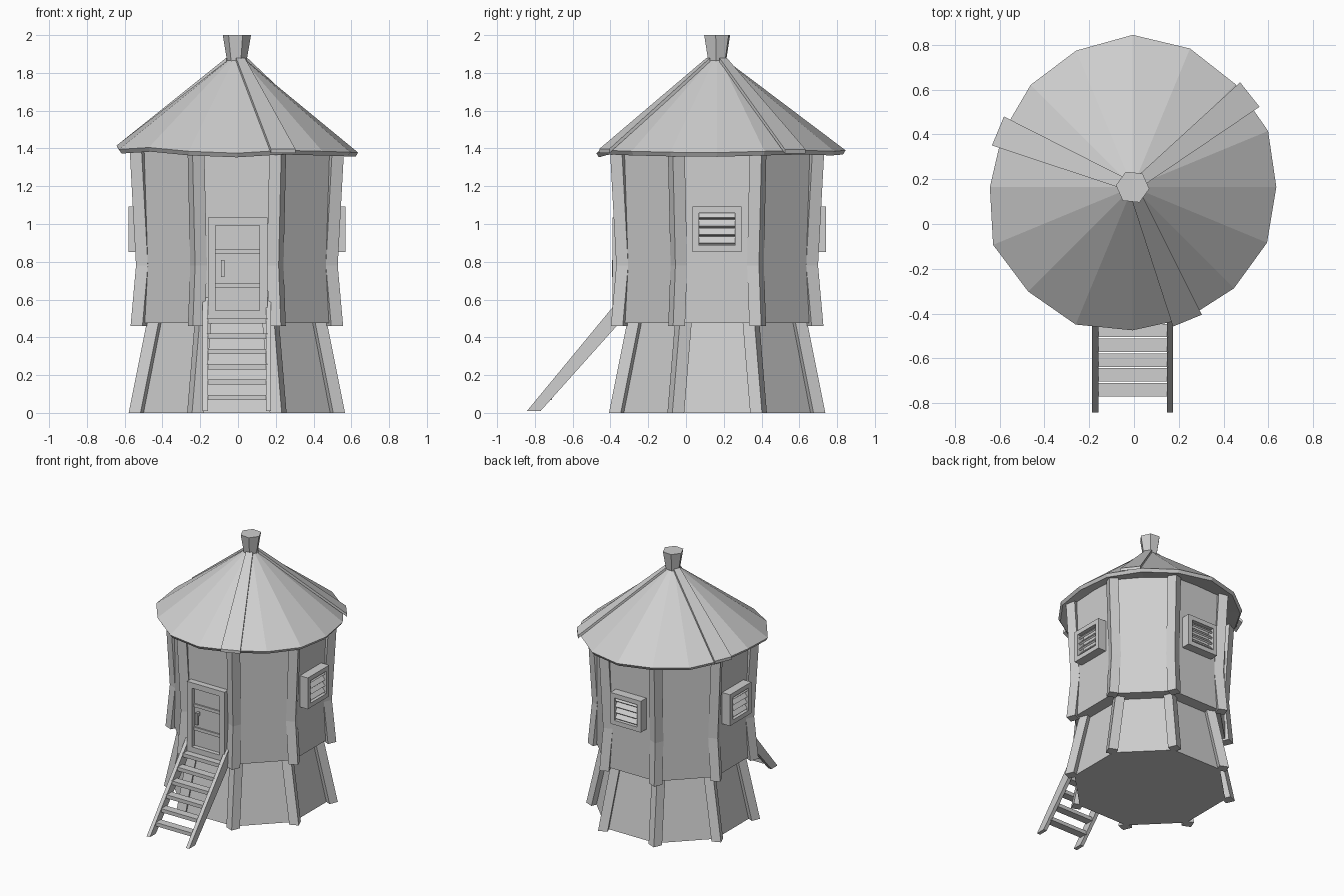
import bpy, bmesh, math
from mathutils import Matrix, Vector

old = bpy.data.objects.get("Cube")
if old:
    bpy.data.objects.remove(old, do_unlink=True)

CX, CY = -0.006, 0.165
EIGHTH = math.pi / 4

grey = bpy.data.materials.new("weathered_grey")
grey.use_nodes = True
grey.diffuse_color = (0.62, 0.62, 0.62, 1)
grey.node_tree.nodes["Principled BSDF"].inputs["Base Color"].default_value = (0.62, 0.62, 0.62, 1)


def finish(name, bm):
    bmesh.ops.recalc_face_normals(bm, faces=bm.faces[:])
    mesh = bpy.data.meshes.new(name)
    bm.to_mesh(mesh)
    bm.free()
    mesh.materials.append(grey)
    obj = bpy.data.objects.new(name, mesh)
    bpy.context.collection.objects.link(obj)
    return obj


def polar(r, a, z):
    return Vector((CX + r * math.cos(a), CY + r * math.sin(a), z))


def loft(name, rings):
    """Closed solid through a list of point rings."""
    bm = bmesh.new()
    loops = [[bm.verts.new(p) for p in ring] for ring in rings]
    n = len(loops[0])
    for low, high in zip(loops, loops[1:]):
        for i in range(n):
            j = (i + 1) % n
            bm.faces.new((low[i], low[j], high[j], high[i]))
    bm.faces.new(loops[0])
    bm.faces.new(loops[-1])
    return finish(name, bm)


def box(name, x, y, z, turn=0.0, tilt=0.0):
    """Box from (min, max) pairs, tilted about its own x axis, then turned round the tower."""
    mid = Vector([(p[0] + p[1]) / 2 for p in (x, y, z)])
    size = [p[1] - p[0] for p in (x, y, z)]
    axis = Vector((CX, CY, 0))
    m = (Matrix.Translation(axis) @ Matrix.Rotation(turn, 4, 'Z') @ Matrix.Translation(mid - axis)
         @ Matrix.Rotation(tilt, 4, 'X') @ Matrix.Diagonal((*size, 1)))
    bm = bmesh.new()
    bmesh.ops.create_cube(bm, size=1, matrix=m)
    return finish(name, bm)


def frame(name, x, y, z, t, turn=0.0):
    """Four bars round an opening."""
    box(name + "_left_bar", (x[1] - t, x[1]), y, z, turn)
    box(name + "_right_bar", (x[0], x[0] + t), y, z, turn)
    inner = (x[0] + t, x[1] - t)
    box(name + "_top_bar", inner, y, (z[1] - t, z[1]), turn)
    box(name + "_bottom_bar", inner, y, (z[0], z[0] + t), turn)


# Octagonal walls: flared base and straight body, as (corner radius, height)
corners = [(k + 0.5) * EIGHTH for k in range(8)]
for name, section in (("base_wall", [(0.55, 0.0), (0.45, 0.49)]),
                      ("body_wall", [(0.55, 0.475), (0.55, 1.41)])):
    loft(name, [[polar(r, a, z) for a in corners] for r, z in section])

# Square posts set edge-outward on every corner, as (outer radius, height)
HALF_DIAG = 0.048
for name, section in (("base_post", [(0.62, 0.0), (0.514, 0.49)]),
                      ("body_post", [(0.609, 0.46), (0.578, 0.78), (0.614, 1.39)])):
    for k, a in enumerate(corners):
        rings = []
        for r, z in section:
            c = polar(r - HALF_DIAG, a, z)
            rings.append([c + HALF_DIAG * Vector((math.cos(a + q * math.pi / 2),
                                                  math.sin(a + q * math.pi / 2), 0))
                          for q in range(4)])
        loft(f"{name}_{k + 1}", rings)

# Conical roof with an uneven eave, as (radius, height offset) from +x round
EAVE = [(0.642, -0.012), (0.655, -0.005), (0.65, 0), (0.67, -0.005),
        (0.68, 0), (0.66, 0.005), (0.645, 0), (0.63, 0.01),
        (0.638, 0.025), (0.675, 0.005), (0.66, 0.015), (0.665, -0.005),
        (0.64, -0.015), (0.635, 0), (0.64, -0.005), (0.65, -0.01)]
angles = [i * math.tau / len(EAVE) for i in range(len(EAVE))]
loft("roof", [[polar(0.5, a, 1.4) for a in angles],
              [polar(r - 0.014, a, 1.368 + d) for a, (r, d) in zip(angles, EAVE)],
              [polar(r, a, 1.39 + d) for a, (r, d) in zip(angles, EAVE)],
              [polar(0.05, a, 1.865) for a in angles]])

# Tapered planks lying on the roof
for k, (deg, reach, z) in enumerate([(-67.7, 0.645, 1.398), (38.3, 0.667, 1.395), (157.4, 0.652, 1.422)]):
    a = math.radians(deg)
    side = Vector((-math.sin(a), math.cos(a), 0))
    rings = []
    for r, half, h in ((0.05, 0.025, 1.88), (reach, 0.07, z)):
        p = polar(r, a, h)
        down = Vector((0, 0, -0.022))
        rings.append([p - side * half, p + side * half, p + side * half + down, p - side * half + down])
    loft(f"roof_plank_{k + 1}", rings)

# Hexagonal finial
loft("finial", [[polar(r, math.radians(-6) + i * math.tau / 6, z) for i in range(6)]
                for r, z in ((0.048, 1.84), (0.075, 2.0))])

# Louvred windows on the left, back and right walls
for name, turn in (("left_window", math.pi / 2), ("back_window", math.pi), ("right_window", -math.pi / 2)):
    x, z = (CX - 0.131, CX + 0.128), (0.853, 1.093)
    front = CY - 0.575
    frame(name, x, (front, CY - 0.49), z, 0.034, turn)
    box(name + "_backing", (x[0] + 0.03, x[1] - 0.03), (front + 0.055, front + 0.085), (0.88, 1.07), turn)
    for i in range(4):
        h = 0.912 + i * 0.045
        box(f"{name}_slat_{i + 1}", (x[0] + 0.03, x[1] - 0.03), (front + 0.022, front + 0.036),
            (h - 0.022, h + 0.022), turn, math.radians(-40))

# Door with frame, cross rails and handle
frame("door_frame", (-0.16, 0.157), (-0.39, -0.32), (0.5, 1.035), 0.042)
box("door_leaf", (-0.12, 0.12), (-0.357, -0.32), (0.53, 1.0))
for name, z in (("lower", 0.675), ("upper", 0.853)):
    box(name + "_door_rail", (-0.118, 0.115), (-0.368, -0.35), (z - 0.012, z + 0.012))
box("door_handle", (-0.09, -0.072), (-0.392, -0.378), (0.72, 0.81))
box("door_handle_mount", (-0.09, -0.072), (-0.385, -0.35), (0.785, 0.81))

# Stair stringers and treads
for name, x0 in (("right_stringer", -0.187), ("left_stringer", 0.147)):
    outline = [(-0.842, 0.01), (-0.77, 0.01), (-0.345, 0.485), (-0.345, 0.612)]
    loft(name, [[Vector((x, y, z)) for y, z in outline] for x in (x0, x0 + 0.028)])
for i in range(6):
    y, z = -0.74 + i * 0.066, 0.082 + i * 0.081
    box(f"stair_tread_{i + 1}", (-0.165, 0.155), (y - 0.03, y + 0.03), (z - 0.014, z + 0.014))
